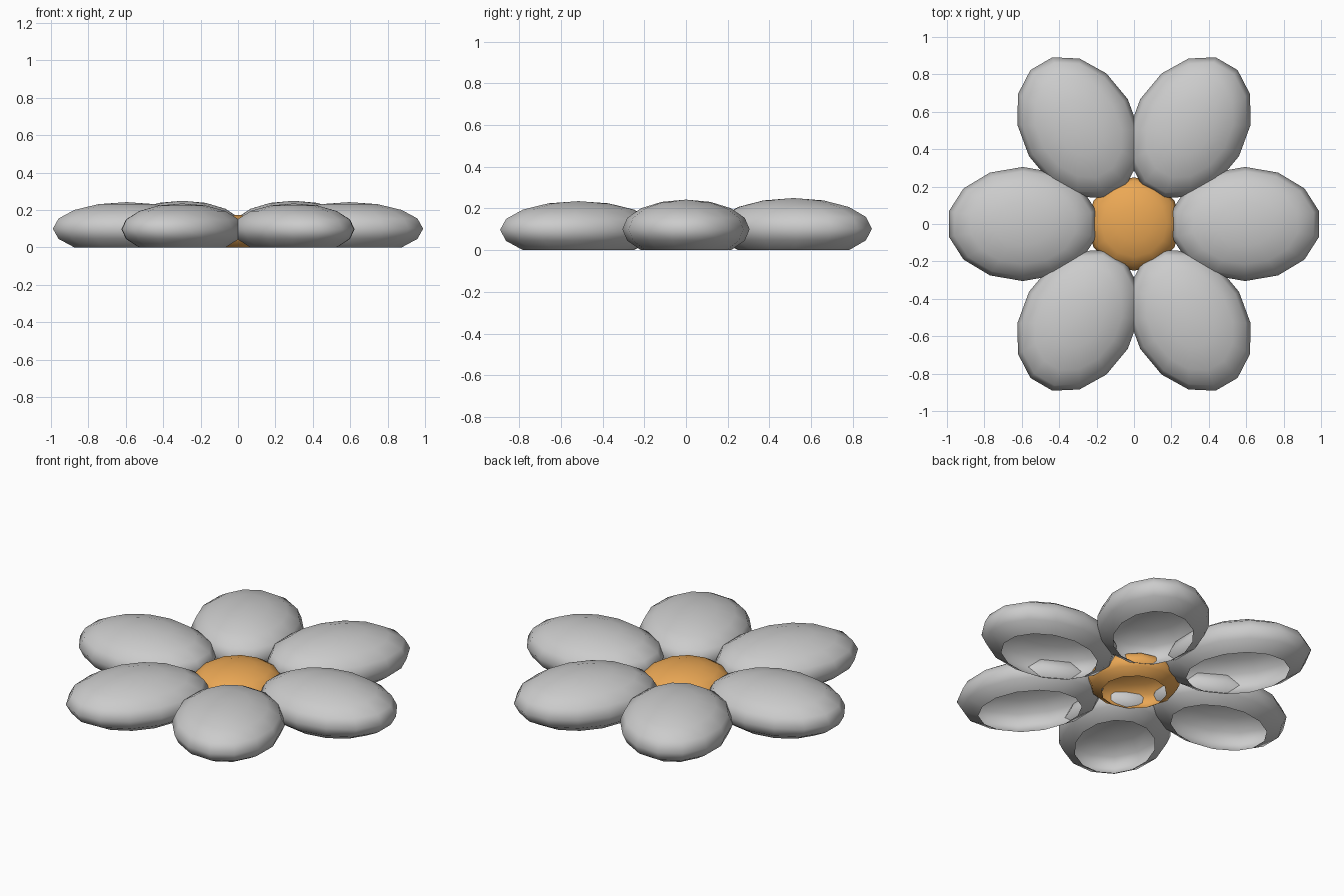
import bpy, bmesh, math
from mathutils import Matrix

if "Cube" in bpy.data.objects:
    bpy.data.objects.remove(bpy.data.objects["Cube"])


def open_pebble(name, a, b, h, dist=0.0, angle=0.0, segments=14, material=None):
    """Flattened sphere, open underneath, resting on z = 0."""
    bm = bmesh.new()
    bmesh.ops.create_uvsphere(bm, u_segments=segments, v_segments=8, radius=1)
    # remove the underside cap below the 45 degree ring
    cap = [v for v in bm.verts if v.co.z < -0.75]
    bmesh.ops.delete(bm, geom=cap, context='VERTS')
    base = math.sin(math.pi / 4)
    m = (Matrix.Rotation(angle, 4, 'Z')
         @ Matrix.Translation((dist, 0, base * h))
         @ Matrix.Diagonal((a, b, h, 1)))
    bm.transform(m)
    for f in bm.faces:
        f.smooth = True
    mesh = bpy.data.meshes.new(name)
    bm.to_mesh(mesh)
    bm.free()
    obj = bpy.data.objects.new(name, mesh)
    bpy.context.collection.objects.link(obj)
    if material:
        mesh.materials.append(material)
    return obj


# Six petals, the rear ones slightly thicker
for i in range(6):
    ang = math.radians(60 * i)
    height = 0.142 + 0.005 * math.sin(ang)
    open_pebble(f"petal_{i + 1}", 0.405, 0.305, height, 0.595, ang)

# Orange flower centre
orange = bpy.data.materials.new("orange")
orange.diffuse_color = (0.83, 0.39, 0.09, 1)
orange.use_nodes = True
orange.node_tree.nodes["Principled BSDF"].inputs["Base Color"].default_value = orange.diffuse_color
open_pebble("flower_centre", 0.25, 0.25, 0.102, segments=12,
            angle=math.radians(30), material=orange)
